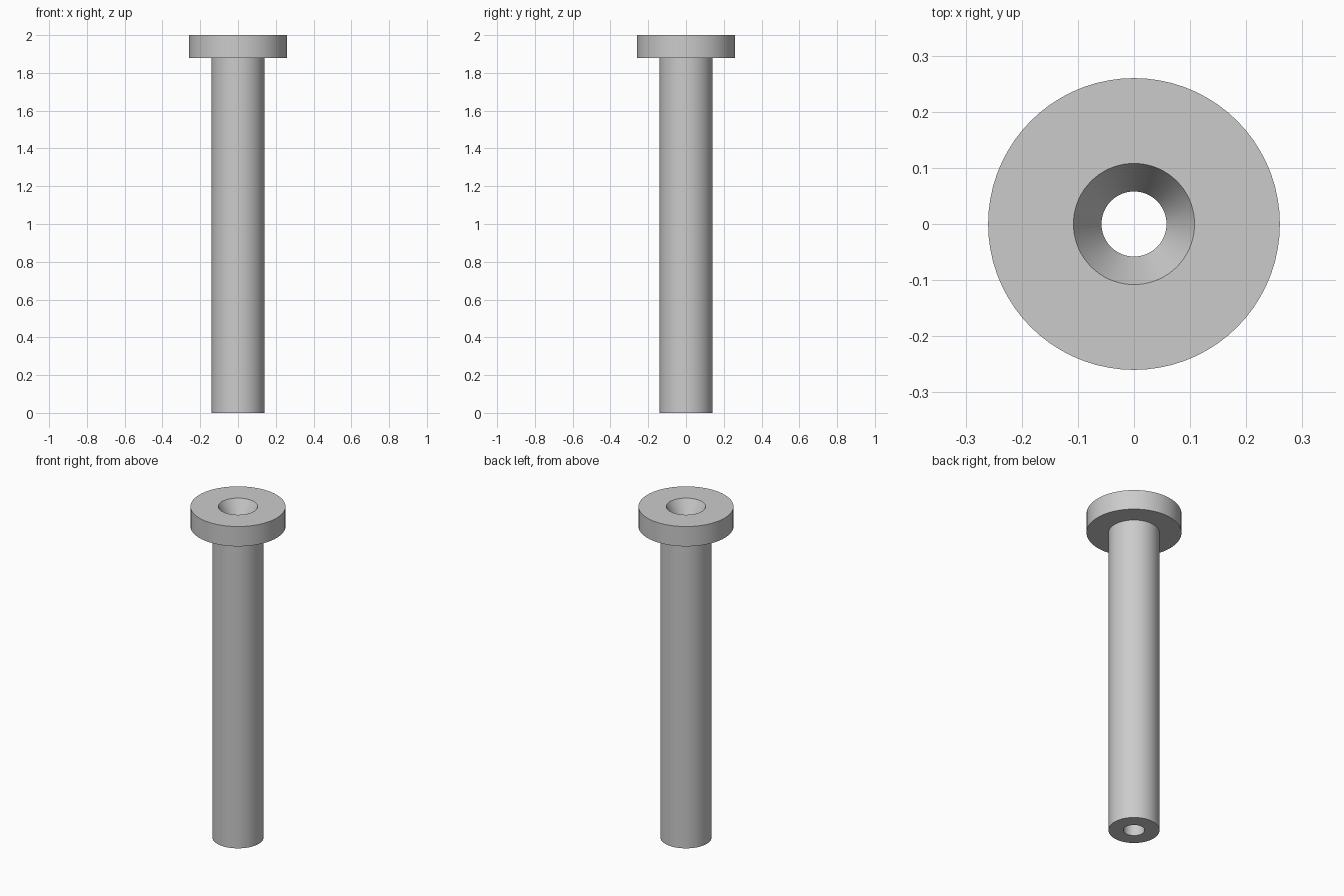
import bpy
import bmesh
import math

cube = bpy.data.objects.get("Cube")
if cube:
    bpy.data.objects.remove(cube, do_unlink=True)

SEGMENTS = 72

# Plain grey material
grey = bpy.data.materials.new("light_grey")
grey.use_nodes = True
colour = (0.6, 0.6, 0.6, 1.0)
grey.diffuse_color = colour
grey.node_tree.nodes["Principled BSDF"].inputs["Base Color"].default_value = colour


def lathe(name, profile):
    """Revolve a closed (radius, height) profile around the z axis."""
    bm = bmesh.new()
    rings = []
    for radius, height in profile:
        rings.append([
            bm.verts.new((radius * math.cos(a), radius * math.sin(a), height))
            for a in (2 * math.pi * i / SEGMENTS for i in range(SEGMENTS))
        ])
    for lower, upper in zip(rings, rings[1:] + rings[:1]):
        for i in range(SEGMENTS):
            j = (i + 1) % SEGMENTS
            bm.faces.new((lower[i], lower[j], upper[j], upper[i]))
    bmesh.ops.recalc_face_normals(bm, faces=bm.faces)
    mesh = bpy.data.meshes.new(name)
    bm.to_mesh(mesh)
    bm.free()
    mesh.materials.append(grey)
    obj = bpy.data.objects.new(name, mesh)
    bpy.context.collection.objects.link(obj)
    return obj


# Hollow shaft with a flanged head and a countersunk bore
shaft_radius, head_radius, bore_radius, sink_radius = 0.14, 0.26, 0.058, 0.108
head_base, top, sink_depth = 1.88, 2.0, 0.09
pin = lathe("flanged_sleeve", [
    (bore_radius, 0),
    (shaft_radius, 0),
    (shaft_radius, head_base),
    (head_radius, head_base),
    (head_radius, top),
    (sink_radius, top),
    (bore_radius, top - sink_depth),
])

# Smooth round walls, crisp rims
bpy.ops.object.select_all(action="DESELECT")
pin.select_set(True)
bpy.context.view_layer.objects.active = pin
bpy.ops.object.shade_smooth_by_angle(angle=math.radians(25))
